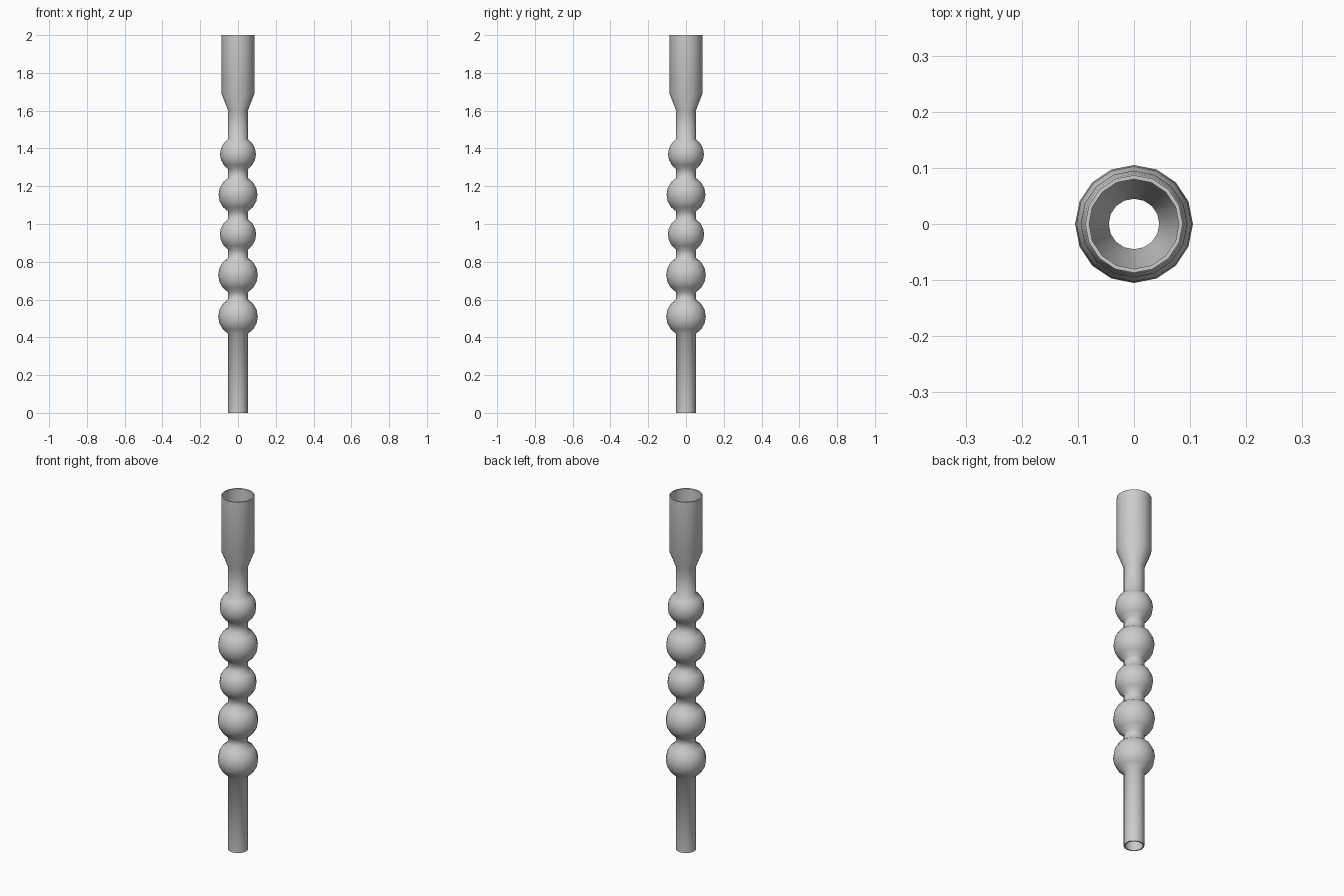
import bpy, bmesh
from math import pi, cos, sin, acos

if "Cube" in bpy.data.objects:
    bpy.data.objects.remove(bpy.data.objects["Cube"])

SIDES, TUBE, MOUTH, WALL = 16, 0.052, 0.087, 0.007
BULBS = [(0.51, 0.105), (0.73, 0.105), (0.945, 0.096), (1.155, 0.103), (1.37, 0.095)]


def profile(inset):
    """Half outline from foot to mouth, moved inwards by the wall thickness."""
    tube = TUBE - inset
    pts = [(tube, 0.0)]
    for z, radius in BULBS:
        r = radius - inset
        a = acos(tube / r)
        for i in range(7):
            t = -a + 2 * a * i / 6
            pts.append((r * cos(t), z + r * sin(t)))
    pts += [(tube, 1.60), (MOUTH - inset, 1.69), (MOUTH - inset, 2.0)]
    return pts


# Closed wall section: outside going up, inside coming down
section = profile(0) + profile(WALL)[::-1]

# Spin the section into a hollow tube with bulbs and a flared mouth
bm = bmesh.new()
rings = [[bm.verts.new((r * cos(2 * pi * k / SIDES), r * sin(2 * pi * k / SIDES), z))
          for k in range(SIDES)] for r, z in section]
for lower, upper in zip(rings, rings[1:] + rings[:1]):
    for k in range(SIDES):
        n = (k + 1) % SIDES
        bm.faces.new((lower[k], lower[n], upper[n], upper[k]))
bmesh.ops.recalc_face_normals(bm, faces=bm.faces)
mesh = bpy.data.meshes.new("bulbed_tube")
bm.to_mesh(mesh)
bm.free()
tube = bpy.data.objects.new("bulbed_tube", mesh)
bpy.context.collection.objects.link(tube)

# Smooth shading with crisp rims
bpy.context.view_layer.objects.active = tube
tube.select_set(True)
bpy.ops.object.shade_smooth_by_angle(angle=pi / 3)
